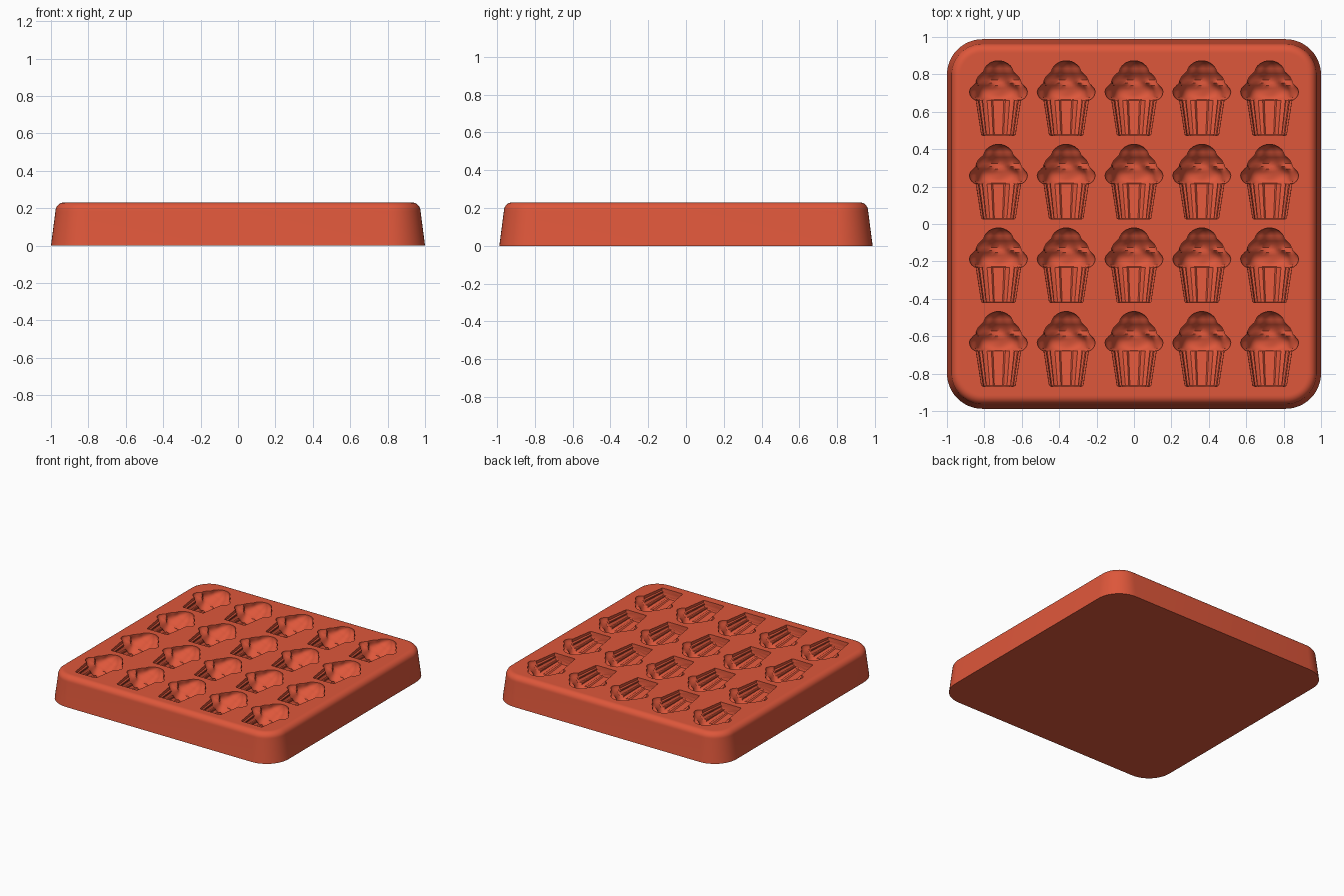
import bpy, bmesh, math
from math import cos, sin, pi

cube = bpy.data.objects.get("Cube")
if cube:
    bpy.data.objects.remove(cube, do_unlink=True)

TOP = 0.23
HALF_X, HALF_Y, CORNER = 1.0, 0.988, 0.19

silicone = bpy.data.materials.new("terracotta silicone")
silicone.use_nodes = True
COLOUR = (0.73, 0.095, 0.043, 1)
silicone.diffuse_color = COLOUR
silicone.node_tree.nodes["Principled BSDF"].inputs["Base Color"].default_value = COLOUR


def loft(bm, rings):
    """Skin a stack of closed rings and cap both ends."""
    loops = [[bm.verts.new(p) for p in ring] for ring in rings]
    for a, b in zip(loops, loops[1:]):
        for i in range(len(a)):
            j = (i + 1) % len(a)
            bm.faces.new((a[i], a[j], b[j], b[i]))
    bm.faces.new(loops[0][::-1])
    bm.faces.new(loops[-1])


def finish(bm, name):
    bmesh.ops.recalc_face_normals(bm, faces=bm.faces)
    mesh = bpy.data.meshes.new(name)
    bm.to_mesh(mesh)
    bm.free()
    mesh.materials.append(silicone)
    obj = bpy.data.objects.new(name, mesh)
    bpy.context.collection.objects.link(obj)
    return obj


def rounded_rect(inset, z, steps=12):
    r = CORNER - inset
    points = []
    for k, (sx, sy) in enumerate(((1, 1), (-1, 1), (-1, -1), (1, -1))):
        for i in range(steps + 1):
            a = (k + i / steps) * pi / 2
            points.append((sx * (HALF_X - CORNER) + r * cos(a),
                           sy * (HALF_Y - CORNER) + r * sin(a), z))
    return points


# Tray body: drafted walls, rolled top edge, narrow flat border
EDGE = 0.045
rings = [rounded_rect(0, 0)]
for i in range(9):
    a = i / 8 * pi / 2
    rings.append(rounded_rect(0.024 + EDGE * (1 - cos(a)), TOP - EDGE + EDGE * sin(a)))
rings.append(rounded_rect(0.075, TOP))
body = bmesh.new()
loft(body, rings)
tray = finish(body, "mould_tray")

# Cupcake cavity: fluted paper case below, lobed icing above
SIDES = 72
CASE = [(-0.2, 0.082), (-0.196, 0.09), (-0.1, 0.105), (-0.012, 0.119)]
ICING = [(-0.008, 0.13), (0.002, 0.143), (0.016, 0.152), (0.034, 0.156),
         (0.052, 0.15), (0.068, 0.135), (0.08, 0.121), (0.096, 0.117),
         (0.114, 0.108), (0.13, 0.092), (0.142, 0.079), (0.158, 0.073),
         (0.172, 0.064), (0.186, 0.047), (0.194, 0.03), (0.199, 0.012)]


def power(v, e):
    return math.copysign(abs(v) ** e, v)


def case_ring(cx, cy, y, r):
    points = []
    for i in range(SIDES):
        a = (i + 0.5) / SIDES * 2 * pi
        flute = 1 - (0.085 if cos(12 * a) < -0.4 else 0)
        points.append((cx + r * flute * power(cos(a), 0.7), cy + y,
                       TOP + 0.8 * r * flute * power(sin(a), 0.7)))
    return points


def icing_ring(cx, cy, y, r):
    # Lobes swap position from one tier of icing to the next
    phase = pi * min(max((y - 0.06) / 0.03, 0), 1)
    points = []
    for i in range(SIDES):
        a = (i + 0.5) / SIDES * 2 * pi
        lobe = 1 + 0.07 * (cos(6 * a + phase) - cos(phase)) * min(1, y / 0.03 + 0.3)
        points.append((cx + r * lobe * cos(a), cy + y,
                       TOP + 0.82 * r * lobe * sin(a)))
    return points


# Five columns by four rows of cavities
cavities = bmesh.new()
for col in range(5):
    for row in range(4):
        cx, cy = (col - 2) * 0.3625, (row - 1.5) * 0.447 + 0.003
        loft(cavities, [case_ring(cx, cy, y, r) for y, r in CASE]
             + [icing_ring(cx, cy, y, r) for y, r in ICING])
cutter = finish(cavities, "cupcake_cavity_cutter")
cutter.hide_render = True

# Press the cavities into the tray
cut = tray.modifiers.new("cavities", 'BOOLEAN')
cut.operation = 'DIFFERENCE'
cut.solver = 'EXACT'
cut.object = cutter
bpy.ops.object.select_all(action='DESELECT')
bpy.context.view_layer.objects.active = tray
tray.select_set(True)
bpy.ops.object.modifier_apply(modifier=cut.name)
bpy.data.objects.remove(cutter, do_unlink=True)
bpy.ops.object.shade_smooth_by_angle(angle=math.radians(32))
